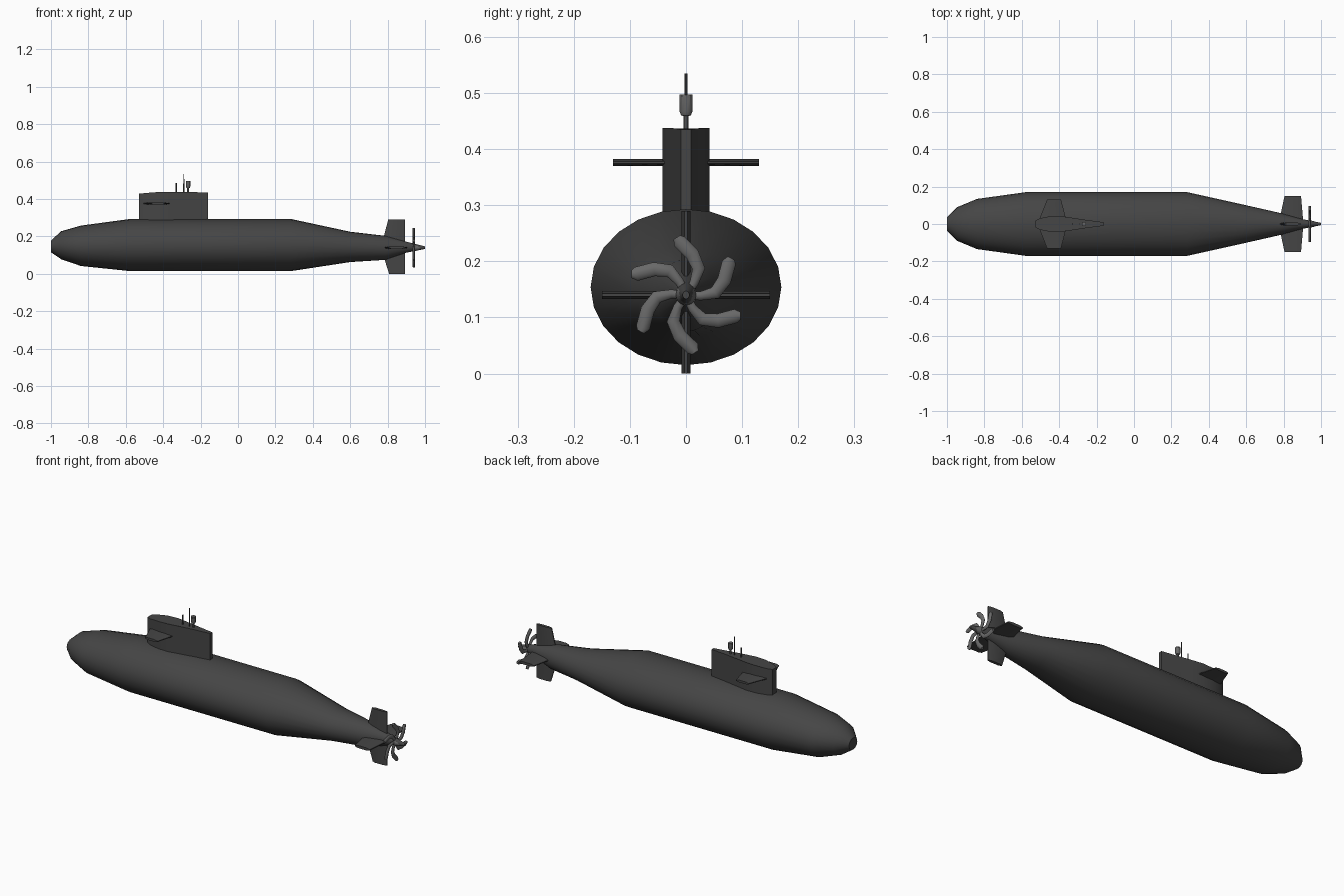
import bpy, bmesh
from math import sin, cos, pi, radians
from mathutils import Vector

if "Cube" in bpy.data.objects:
    bpy.data.objects.remove(bpy.data.objects["Cube"])


def paint(name, value):
    m = bpy.data.materials.new(name)
    m.diffuse_color = (value, value, value, 1)
    m.use_nodes = True
    m.node_tree.nodes["Principled BSDF"].inputs["Base Color"].default_value = m.diffuse_color
    return m


DARK, STEEL = paint("dark_grey", 0.06), paint("steel_grey", 0.14)


def loft(name, rings, mat=DARK, smooth=35):
    """Skin a list of closed rings and cap both ends."""
    bm = bmesh.new()
    vs = [[bm.verts.new(p) for p in ring] for ring in rings]
    n = len(vs[0])
    for a, b in zip(vs, vs[1:]):
        for i in range(n):
            j = (i + 1) % n
            bm.faces.new((a[i], a[j], b[j], b[i]))
    bm.faces.new(vs[0])
    bm.faces.new(vs[-1])
    bmesh.ops.recalc_face_normals(bm, faces=bm.faces)
    me = bpy.data.meshes.new(name)
    bm.to_mesh(me)
    bm.free()
    me.materials.append(mat)
    ob = bpy.data.objects.new(name, me)
    bpy.context.collection.objects.link(ob)
    bpy.ops.object.select_all(action='DESELECT')
    ob.select_set(True)
    bpy.context.view_layer.objects.active = ob
    bpy.ops.object.shade_smooth_by_angle(angle=radians(smooth))
    return ob


# hull: x, half width, bottom z, top z
stations = [(-1, .035, .115, .178), (-.945, .09, .078, .228), (-.84, .134, .042, .258),
            (-.58, .17, .015, .293), (.285, .17, .015, .293), (.6, .10, .063, .225),
            (.79, .057, .075, .203), (.9, .026, .113, .172), (1, .006, .133, .147)]
N = 24
loft("hull", [[(x, w * cos(2 * pi * i / N), (b + t) / 2 + (t - b) / 2 * sin(2 * pi * i / N))
               for i in range(N)] for x, w, b, t in stations])

# sail: x, half width, top z
plan = [(-.53, .016, .428), (-.505, .030, .431), (-.45, .041, .436), (-.39, .042, .438),
        (-.33, .033, .438), (-.25, .021, .437), (-.16, .009, .435)]


def sail_ring(z):
    side = [(x, w, t if z is None else z) for x, w, t in plan]
    return side + [(x, -w, h) for x, w, h in reversed(side)]


loft("sail", [sail_ring(.25), sail_ring(None)])


def fin(name, root, tip, axis, centre, thick):
    """Tapered blade; root and tip are (distance, lead x, trail x)."""
    rings = []
    for d, x0, x1 in (root, tip):
        ring = []
        for f, h in ((0, .35), (.2, 1), (.75, 1), (1, .35), (1, -.35), (.75, -1), (.2, -1), (0, -.35)):
            x, t = x0 + (x1 - x0) * f, h * thick / 2
            ring.append((x, d, centre + t) if axis == 'Y' else (x, t, centre + d))
        rings.append(ring)
    return loft(name, rings)


# sail planes and stern fins
for s, side in ((1, "left"), (-1, "right")):
    fin(f"sail_plane_{side}", (s * .015, -.51, -.36), (s * .13, -.465, -.39), 'Y', .376, .012)
    fin(f"stern_plane_{side}", (s * .01, .775, .905), (s * .15, .805, .893), 'Y', .14, .014)
fin("rudder_upper", (.02, .77, .893), (.15, .803, .893), 'Z', .14, .016)
fin("rudder_lower", (-.02, .77, .893), (-.14, .808, .893), 'Z', .14, .016)

# propeller: six swept blades around a hub
path = [(0, 62), (.026, 56), (.052, 64), (.073, 81), (.096, 97), (.104, 99)]
widths = [.007, .008, .0115, .0125, .0125, .007]
for k in range(6):
    pts = [Vector((0, r * cos(radians(a + 60 * k)), r * sin(radians(a + 60 * k)))) for r, a in path]
    rings = []
    for i, (p, w) in enumerate(zip(pts, widths)):
        d = (pts[min(i + 1, 5)] - pts[max(i - 1, 0)]).normalized()
        n = Vector((0, -d.z, d.y))
        rings.append([Vector((.94, 0, .14)) + p + n * w * cos(j * pi / 4)
                      + Vector((.0065 * sin(j * pi / 4), 0, 0)) for j in range(8)])
    loft(f"propeller_blade_{k + 1}", rings, STEEL, 50)


def lathe(name, x, profile, mat=DARK):
    """Vertical turned part from (radius, z) pairs."""
    loft(name, [[(x + r * cos(i * pi / 5), r * sin(i * pi / 5), z) for i in range(10)]
                for r, z in profile], mat)


hub = [(.925, .020), (.95, .018), (.975, .011), (1, .006)]
loft("propeller_hub", [[(x, r * cos(i * pi / 6), .14 + r * sin(i * pi / 6)) for i in range(12)]
                       for x, r in hub], STEEL)

# masts on top of the sail
lathe("periscope", -.33, [(.003, .42), (.003, .487)])
lathe("antenna", -.29, [(.003, .42), (.0025, .535)])
lathe("radar_mast", -.267, [(.005, .42), (.005, .459), (.009, .46), (.012, .467), (.012, .497)], STEEL)
